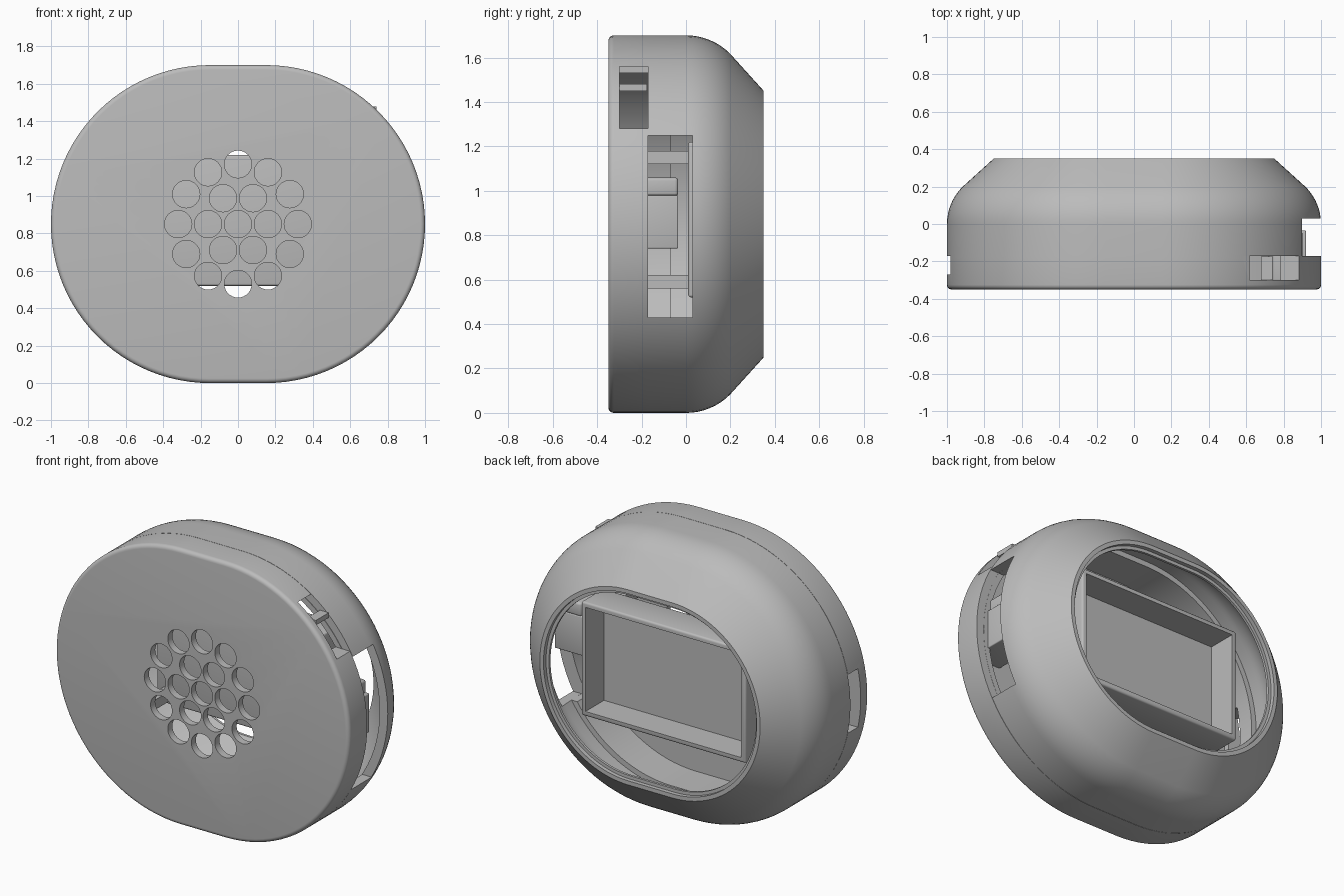
import bpy, bmesh, math
from mathutils import Matrix, Vector

if "Cube" in bpy.data.objects:
    bpy.data.objects.remove(bpy.data.objects["Cube"])

grey = bpy.data.materials.new("plain_grey")
grey.use_nodes = True
grey.diffuse_color = (0.5, 0.5, 0.5, 1)
grey.node_tree.nodes["Principled BSDF"].inputs["Base Color"].default_value = (0.5, 0.5, 0.5, 1)

MID = 0.85      # height of the centre
STRAIGHT = 0.15  # half the flat run of the oval
SEG = 48        # steps per half round


def finish(name, bm):
    bmesh.ops.recalc_face_normals(bm, faces=bm.faces)
    mesh = bpy.data.meshes.new(name)
    bm.to_mesh(mesh)
    bm.free()
    mesh.materials.append(grey)
    obj = bpy.data.objects.new(name, mesh)
    bpy.context.collection.objects.link(obj)
    return obj


def oval(bm, inset, y):
    ring = []
    for side in (1, -1):
        for i in range(SEG + 1):
            a = math.pi * i / SEG - math.pi / 2
            r = MID - inset
            ring.append(bm.verts.new((side * (STRAIGHT + r * math.cos(a)), y,
                                      MID + side * r * math.sin(a))))
    return ring


def loft(name, profile, closed):
    """Sweep (inset, y) points round the oval; capped at both ends if not closed."""
    bm = bmesh.new()
    rings = [oval(bm, *p) for p in profile]
    pairs = list(zip(rings, rings[1:]))
    if closed:
        pairs.append((rings[-1], rings[0]))
    else:
        bm.faces.new(rings[0])
        bm.faces.new(rings[-1])
    for a, b in pairs:
        for i in range(len(a)):
            j = (i + 1) % len(a)
            bm.faces.new((a[i], a[j], b[j], b[i]))
    return finish(name, bm)


def box(name, lo, hi, bevel=0):
    bm = bmesh.new()
    lo, hi = Vector(lo), Vector(hi)
    bmesh.ops.create_cube(bm, size=1, matrix=Matrix.Translation((lo + hi) / 2)
                          @ Matrix.Diagonal((*(hi - lo), 1)))
    if bevel:
        bmesh.ops.bevel(bm, geom=bm.edges[:], offset=bevel, segments=3,
                        profile=0.5, affect='EDGES')
    return finish(name, bm)


def cut(target, cutters):
    for c in cutters:
        c.hide_render = True
        mod = target.modifiers.new("cut", 'BOOLEAN')
        mod.operation = 'DIFFERENCE'
        mod.solver = 'EXACT'
        mod.object = c
        bpy.context.view_layer.objects.active = target
        bpy.ops.object.modifier_apply(modifier=mod.name)


def discard(cutters):
    for c in cutters:
        bpy.data.objects.remove(c)


# Front cover: rounded front edge, straight wall and an inner locating lip
edge = [(0.025 * (1 - math.sin(a)), -0.325 - 0.025 * math.cos(a))
        for a in (math.pi / 2 * i / 5 for i in range(6))]
front_cover = loft("front_cover", edge + [
    (0, -0.172), (0.05, -0.172), (0.05, -0.07), (0.085, -0.07), (0.085, -0.305)], False)

# Rear shell: straight wall, curved shoulder, slope and stepped rim
R = 0.28
shoulder = [(R * (1 - math.cos(a)), R * math.sin(a))
            for a in (math.pi / 4 * i / 8 for i in range(9))]
inner = [(0.055 + (R - 0.05) * (1 - math.cos(a)), (R - 0.05) * math.sin(a))
         for a in (math.pi / 4 * i / 8 for i in range(8, -1, -1))]
rear_shell = loft("rear_shell", [(0, -0.17)] + shoulder + [
    (0.25, 0.35), (0.275, 0.35), (0.275, 0.325), (0.295, 0.325), (0.295, 0.31)]
    + inner + [(0.048, -0.17)], True)

# Speaker holes: a centre, a ring of six and a ring of twelve
bm = bmesh.new()
spots = [(0, 0)] + [(n * 0.16 / 6 * 1, k * math.tau / n) for n in (6,) for k in range(n)]
spots = [(0, 0)] + [(0.16, k * math.tau / 6) for k in range(6)]
spots += [(0.32, k * math.tau / 12) for k in range(12)]
for dist, a in spots:
    bmesh.ops.create_cone(bm, cap_ends=True, segments=32, radius1=0.073, radius2=0.073, depth=0.3,
                          matrix=Matrix.Translation((dist * math.cos(a), -0.33, MID + dist * math.sin(a)))
                          @ Matrix.Rotation(math.pi / 2, 4, 'X'))
holes = finish("speaker_hole_cutter", bm)

# Side openings
port = box("port_cutter", (0.65, -0.171, 0.43), (1.2, 0.03, 1.25))
window = box("window_cutter", (0.5, -0.3, 1.28), (1.1, -0.171, 1.56))
notch = box("notch_cutter", (-1.1, -0.27, MID - 0.18), (-0.8, -0.171, MID + 0.18))
cut(front_cover, [holes, port, window, notch])
cut(rear_shell, [port])
discard([holes, port, window, notch])

# Display tray: open box facing the rear
tray = box("display_tray", (-0.56, 0.01, 0.52), (0.56, 0.22, 1.22), 0.012)
pocket = box("pocket_cutter", (-0.53, 0.04, 0.55), (0.53, 0.5, 1.19))
cut(tray, [pocket])
discard([pocket])

# Tray posts
for side, x in (("left", 0.48), ("right", -0.48)):
    for level, z in (("upper", 1.15), ("lower", 0.59)):
        box(f"{side}_{level}_tray_post", (x - 0.03, -0.31, z - 0.03), (x + 0.03, 0.015, z + 0.03))

# Connector behind the port, with a stepped upper latch
box("connector_body", (0.72, -0.31, 0.74), (0.92, -0.035, 0.98), 0.006)
box("connector_latch", (0.74, -0.31, 0.975), (0.9, -0.035, 1.06), 0.015)

# Divider inside the side window
box("window_divider", (0.68, -0.3, 1.45), (0.74, -0.175, 1.48))

# Smooth the curved walls and keep edges crisp
for obj in bpy.context.view_layer.objects:
    obj.select_set(obj.type == 'MESH' and grey.name in obj.data.materials)
bpy.context.view_layer.objects.active = front_cover
bpy.ops.object.shade_smooth_by_angle(angle=math.radians(30))
